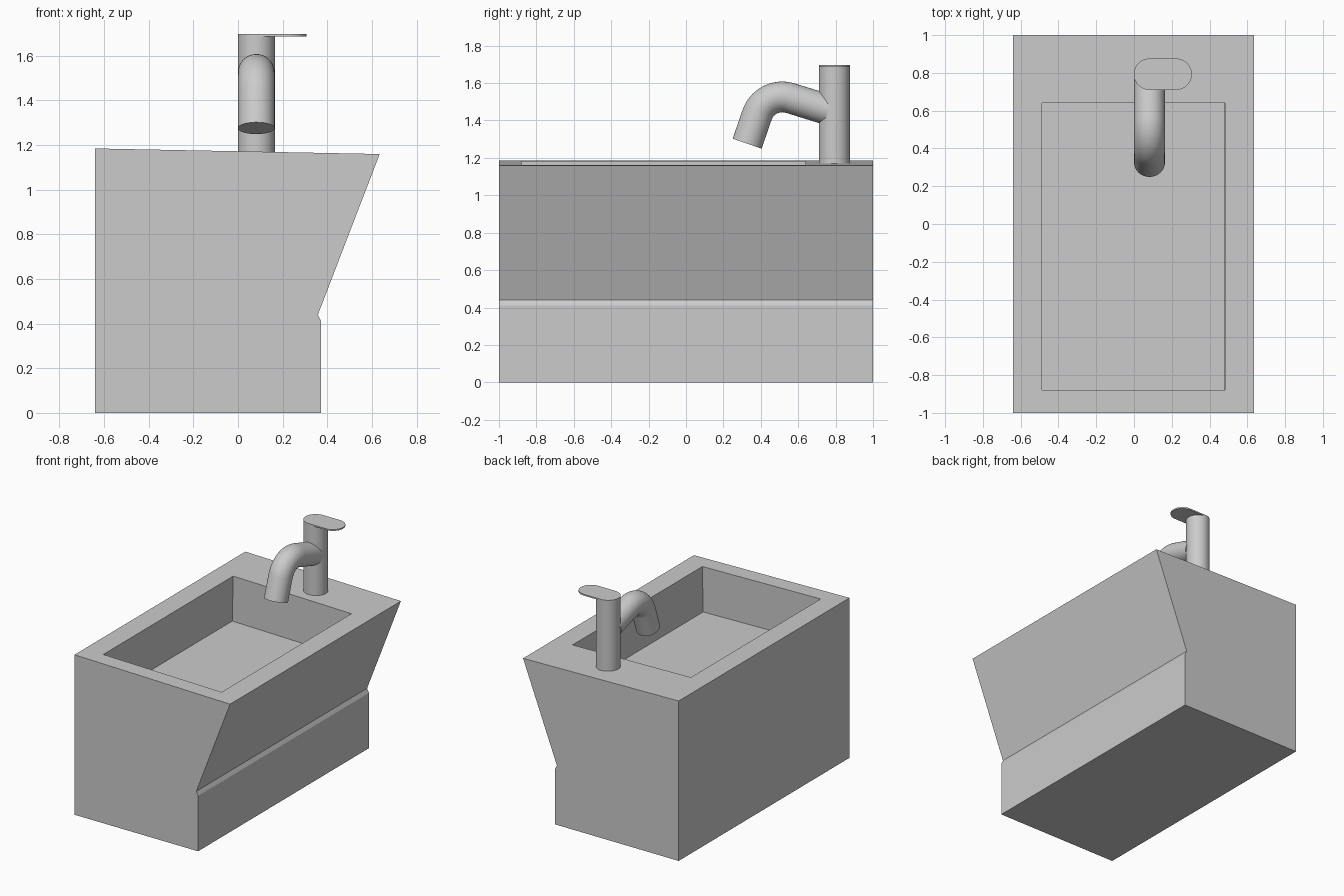
import bpy, bmesh, math
from mathutils import Vector

if "Cube" in bpy.data.objects:
    bpy.data.objects.remove(bpy.data.objects["Cube"])

FX, FY, FR = 0.082, 0.793, 0.083  # tap axis and radius


def add_mesh(name, bm, smooth=False):
    bmesh.ops.recalc_face_normals(bm, faces=bm.faces)
    me = bpy.data.meshes.new(name)
    bm.to_mesh(me)
    bm.free()
    ob = bpy.data.objects.new(name, me)
    bpy.context.collection.objects.link(ob)
    if smooth:
        bpy.ops.object.select_all(action='DESELECT')
        bpy.context.view_layer.objects.active = ob
        ob.select_set(True)
        bpy.ops.object.shade_smooth_by_angle(angle=math.radians(35))
    return ob


def prism(points, offset):
    """Extrude a closed planar outline along offset."""
    bm = bmesh.new()
    face = bm.faces.new([bm.verts.new(p) for p in points])
    ext = bmesh.ops.extrude_face_region(bm, geom=[face], use_keep_orig=True)
    moved = [v for v in ext['geom'] if isinstance(v, bmesh.types.BMVert)]
    bmesh.ops.translate(bm, verts=moved, vec=offset)
    bmesh.ops.recalc_face_normals(bm, faces=bm.faces)
    return bm


def arc(cx, cy, r, a0, a1, n):
    angles = [math.radians(a0 + (a1 - a0) * i / n) for i in range(n + 1)]
    return [(cx + r * math.cos(a), cy + r * math.sin(a)) for a in angles]


# basin body: side profile extruded in y
profile = [(-0.64, 0), (0.373, 0), (0.373, 0.41), (0.358, 0.44),
           (0.635, 1.16), (-0.64, 1.185)]
bm = prism([(x, -1, z) for x, z in profile], (0, 2, 0))

# sunken bowl: inset the tilted top, then push it down along its normal
bm.normal_update()
top = max(bm.faces, key=lambda f: f.calc_center_median().z)
normal = top.normal.copy()
bmesh.ops.inset_individual(bm, faces=[top], thickness=0.1)
for v in top.verts:
    x = 0.482 if v.co.x > 0 else -0.488
    y = 0.64 if v.co.y > 0 else -0.88
    v.co = (x, y, 1.185 - (x + 0.64) * 0.025 / 1.275)
bowl = bmesh.ops.extrude_face_region(bm, geom=[top])
bmesh.ops.translate(bm, vec=-0.335 * normal,
                    verts=[v for v in bowl['geom'] if isinstance(v, bmesh.types.BMVert)])
if top.is_valid:
    bm.faces.remove(top)
add_mesh("basin_body", bm)

# tap column
circle = arc(FX, FY, FR, 0, 360, 48)[:-1]
add_mesh("tap_column", prism([(x, y, 1.165) for x, y in circle], (0, 0, 0.522)), True)

# flat lever on top of the column
outline = arc(FX, FY, FR, 90, 270, 24) + arc(0.223, FY, FR, -90, 90, 24)
add_mesh("tap_lever", prism([(x, y, 1.687) for x, y in outline], (0, 0, 0.01)), True)

# bent spout: round tube swept along a path in the y-z plane
path = [(0.327, 1.276)] + arc(0.515, 1.383, 0.143, 161, 72, 20) + [(0.76, 1.457)]
centres = [Vector((FX, y, z)) for y, z in path]
bm = bmesh.new()
rings = []
side = Vector((1, 0, 0))
for i, c in enumerate(centres):
    tangent = (centres[min(i + 1, len(centres) - 1)] - centres[max(i - 1, 0)]).normalized()
    if 0 < i < len(centres) - 1:
        tangent = ((c - centres[i - 1]).normalized()
                   + (centres[i + 1] - c).normalized()).normalized()
    up = side.cross(tangent)
    rings.append([bm.verts.new(c + side * u + up * w)
                  for u, w in arc(0, 0, 0.082, 0, 360, 48)[:-1]])
for a, b in zip(rings, rings[1:]):
    for j in range(48):
        k = (j + 1) % 48
        bm.faces.new((a[j], a[k], b[k], b[j]))
bm.faces.new(rings[0])
bm.faces.new(rings[-1])
add_mesh("tap_spout", bm, True)
